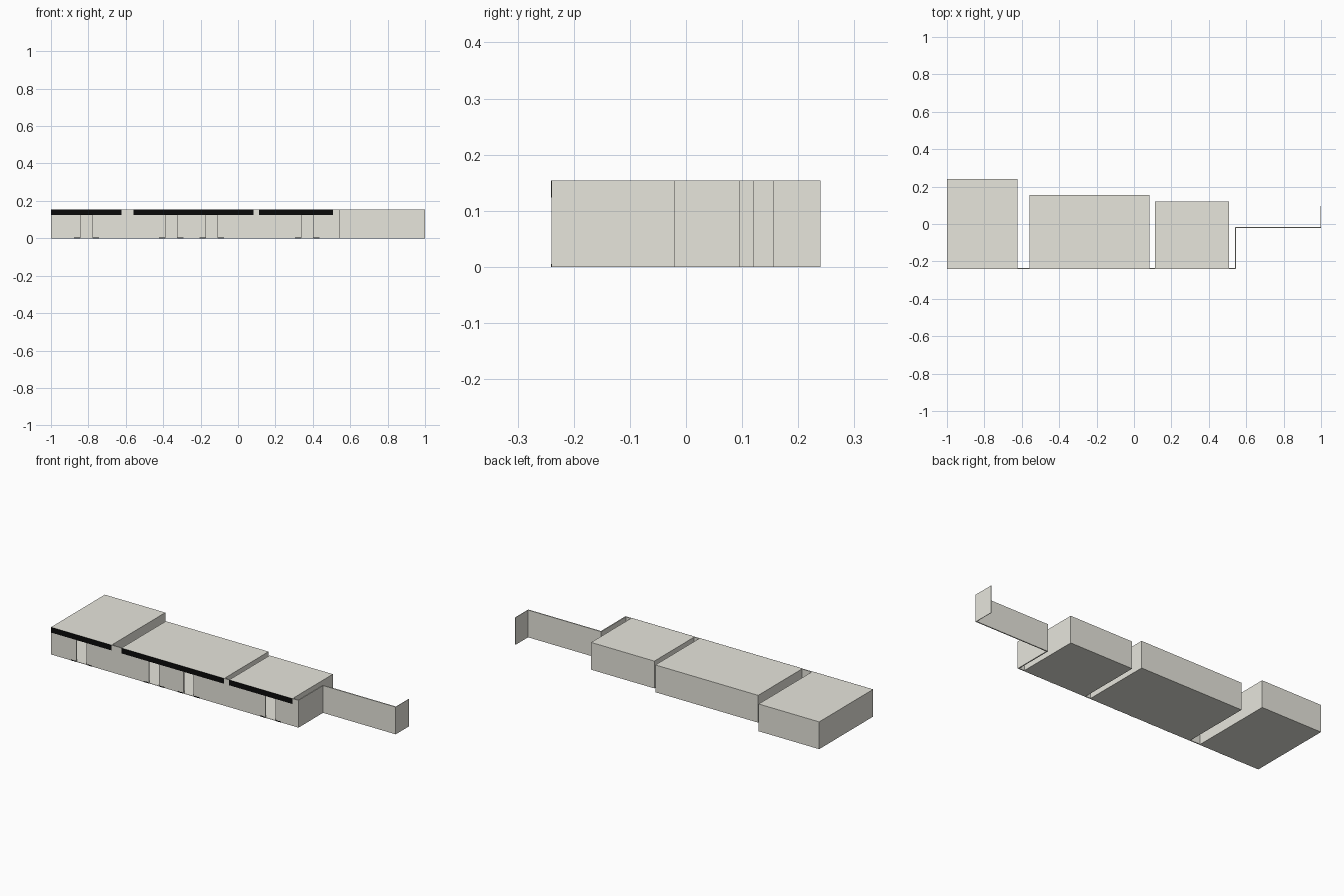
import bpy, bmesh

if "Cube" in bpy.data.objects:
    bpy.data.objects.remove(bpy.data.objects["Cube"])

H = 0.154          # overall height
F = -0.24          # street front line
BAND = 0.124       # underside of the fascia
T = 0.006          # wall thickness


def colour(name, rgb):
    m = bpy.data.materials.new(name)
    m.diffuse_color = (*rgb, 1)
    m.use_nodes = True
    m.node_tree.nodes["Principled BSDF"].inputs["Base Color"].default_value = m.diffuse_color
    return m


stone = colour("warm_grey", (0.80, 0.79, 0.72))
black = colour("black", (0.003, 0.003, 0.003))


def prism(name, outline, z0, z1, mat=stone):
    """Extrude a plan outline between two heights."""
    bm = bmesh.new()
    face = bm.faces.new([bm.verts.new((x, y, z0)) for x, y in outline])
    top = bmesh.ops.extrude_face_region(bm, geom=[face])["geom"]
    for v in top:
        if isinstance(v, bmesh.types.BMVert):
            v.co.z = z1
    bmesh.ops.recalc_face_normals(bm, faces=bm.faces)
    me = bpy.data.meshes.new(name)
    bm.to_mesh(me)
    bm.free()
    me.materials.append(mat)
    ob = bpy.data.objects.new(name, me)
    bpy.context.collection.objects.link(ob)
    return ob


def rect(x0, x1, y0, y1):
    return [(x0, y0), (x1, y0), (x1, y1), (x0, y1)]


def shop(name, x0, x1, back, doors):
    # hollow shell: floor slab, three walls and roof
    prism(name + "_floor", rect(x0, x1, F, back), 0, 0.002)
    prism(name + "_roof", rect(x0, x1, F, back), BAND, H)
    prism(name + "_left_wall", rect(x0, x0 + T, F, back), 0.002, BAND)
    prism(name + "_right_wall", rect(x1 - T, x1, F, back), 0.002, BAND)
    prism(name + "_back_wall", rect(x0 + T, x1 - T, back - T, back), 0.002, BAND)
    # street front, left open at each doorway
    a = x0 + T
    for c in doors + [None]:
        b = x1 - T if c is None else c - .031
        prism(name + "_front_wall", rect(a, b, F, F + T), 0.002, BAND)
        if c is not None:
            a = c + .031
            # dark sills either side of the doorway
            for s in (-1, 1):
                u, v = sorted((c + s * .034, c + s * .066))
                prism(name + "_sill", rect(u, v, F - .001, F), 0, 0.005, black)
    # black fascia plate along the front
    prism(name + "_fascia", rect(x0, x1, F - .001, F), BAND, H, black)


shop("left_shop", -1.0, -0.622, 0.24, [-0.81])
shop("middle_shop", -0.56, 0.082, 0.156, [-0.357, -0.14])
shop("right_shop", 0.113, 0.508, 0.121, [0.371])

# thin linking walls between the shops
prism("left_link_wall", rect(-0.622, -0.56, F, F + T), 0, H)
prism("middle_link_wall", rect(0.082, 0.113, F, F + T), 0, H)

# stepped boundary wall on the right
prism("boundary_front", rect(0.508, 0.546, F, F + T), 0, H)
prism("boundary_return", rect(0.54, 0.546, F + T, -0.021), 0, H)
prism("boundary_long", rect(0.54, 1.0, -0.021, -0.015), 0, H)
prism("boundary_end", rect(0.997, 1.0, -0.015, 0.096), 0, H)
